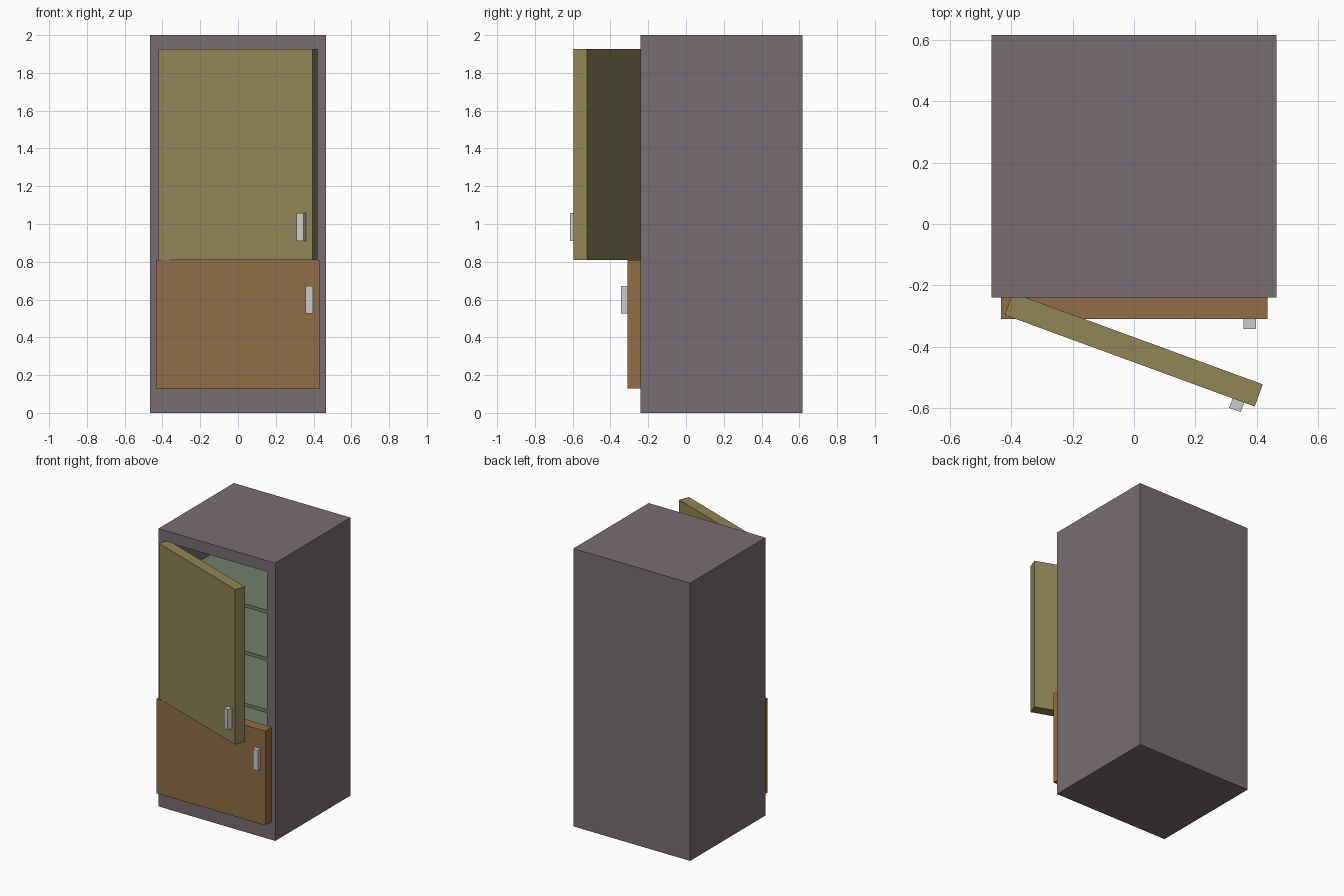
import bpy, bmesh, math
from mathutils import Vector

if "Cube" in bpy.data.objects:
    bpy.data.objects.remove(bpy.data.objects["Cube"])


def material(name, rgb):
    m = bpy.data.materials.new(name)
    m.diffuse_color = (*rgb, 1)
    m.use_nodes = True
    m.node_tree.nodes["Principled BSDF"].inputs["Base Color"].default_value = m.diffuse_color
    return m


BODY = material("mauve", (0.186, 0.153, 0.170))
OLIVE = material("olive", (0.284, 0.234, 0.093))
BROWN = material("brown", (0.284, 0.150, 0.063))
GREEN = material("sage", (0.167, 0.213, 0.150))
GREY = material("light_grey", (0.70, 0.70, 0.70))


def box(name, lo, hi, mat, edit=None):
    """Axis-aligned box between two corners, with an optional bmesh edit."""
    lo, hi = Vector(lo), Vector(hi)
    bm = bmesh.new()
    bmesh.ops.create_cube(bm, size=1)
    bmesh.ops.scale(bm, vec=hi - lo, verts=bm.verts)
    bmesh.ops.translate(bm, vec=(lo + hi) / 2, verts=bm.verts)
    if edit:
        edit(bm)
    me = bpy.data.meshes.new(name)
    bm.to_mesh(me)
    bm.free()
    me.materials.append(mat)
    ob = bpy.data.objects.new(name, me)
    bpy.context.collection.objects.link(ob)
    return ob


def hollow_front(bm):
    """Inset the front face to the opening and push it inwards."""
    bm.normal_update()
    front = min(bm.faces, key=lambda f: f.normal.y)
    bmesh.ops.inset_region(bm, faces=[front], thickness=0.065, use_even_offset=True)
    for v in front.verts:
        v.co.z = 1.92 if v.co.z > 1 else 0.14
    back = bmesh.ops.extrude_discrete_faces(bm, faces=[front])["faces"][0]
    bmesh.ops.translate(bm, vec=(0, 0.79, 0), verts=back.verts)


# Cabinet, open at the front
box("cabinet", (-0.465, -0.24, 0), (0.465, 0.617, 2), BODY, hollow_front)

# Shelves
for i, z in enumerate((0.20, 0.56, 0.925, 1.30, 1.64)):
    box(f"shelf_{i + 1}", (-0.4, -0.235, z - 0.025), (0.4, 0.55, z), GREEN)


def door(prefix, z0, z1, handle_z, mat, hinge, angle):
    """Door slab and handle, built from the front hinge corner."""
    parts = (
        box(prefix + "_door", (0, 0, z0), (0.869, 0.077, z1), mat),
        box(prefix + "_handle", (0.792, -0.033, handle_z), (0.832, 0, handle_z + 0.148), GREY),
    )
    for ob in parts:
        ob.location = (*hinge, 0)
        ob.rotation_euler.z = math.radians(angle)


# Upper door stands ajar, lower door is shut
door("upper", 0.81, 1.927, 0.91, OLIVE, (-0.422, -0.297), -20.1)
door("lower", 0.13, 0.809, 0.525, BROWN, (-0.434, -0.31), 0)
